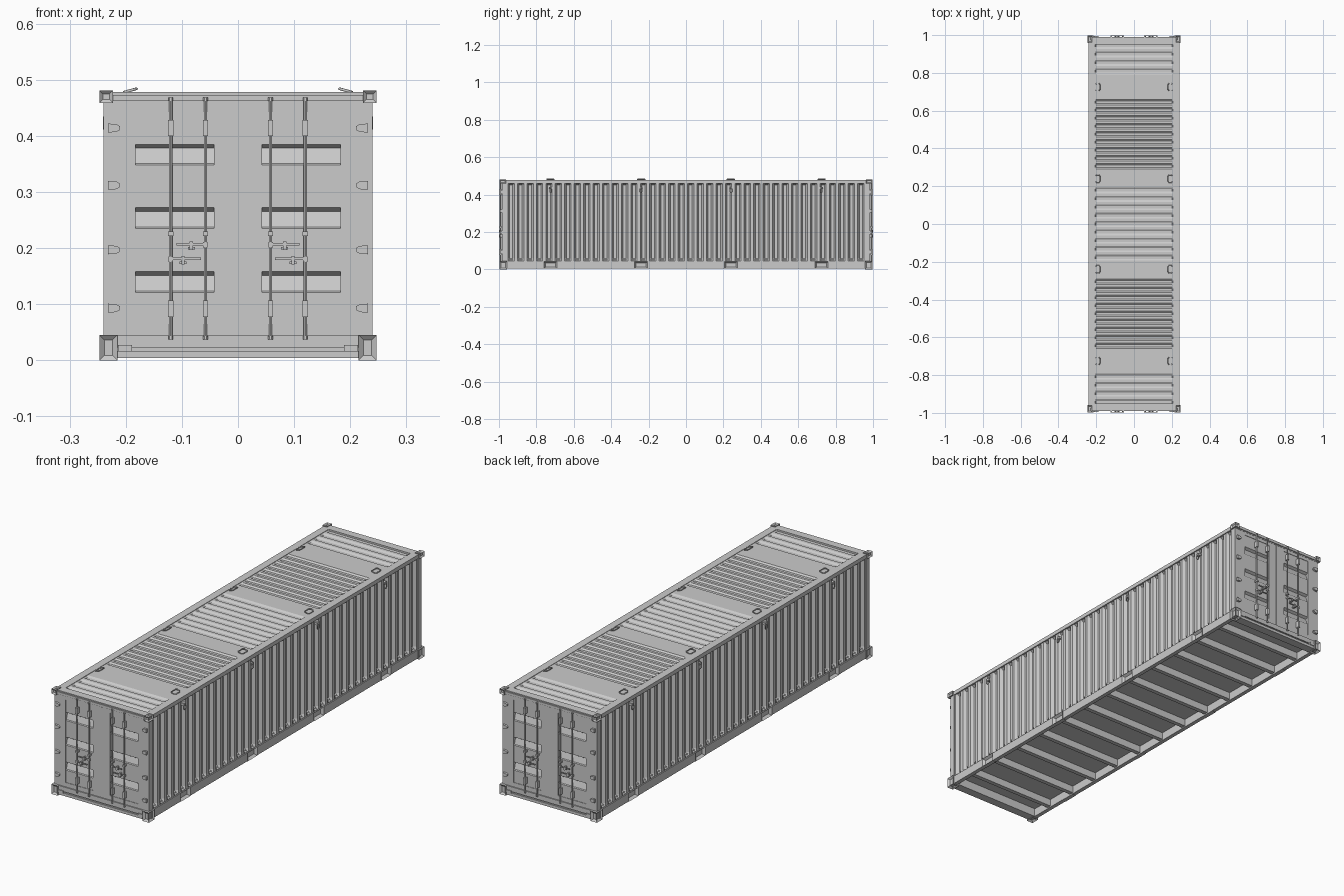
import bpy, bmesh, math
from mathutils import Vector, Matrix

if "Cube" in bpy.data.objects:
    bpy.data.objects.remove(bpy.data.objects["Cube"])


def finish(name, bm, mirror="xy"):
    me = bpy.data.meshes.new(name)
    bm.to_mesh(me)
    bm.free()
    ob = bpy.data.objects.new(name, me)
    bpy.context.collection.objects.link(ob)
    if mirror:
        m = ob.modifiers.new("mirror", "MIRROR")
        m.use_axis = ("x" in mirror, "y" in mirror, False)
    return ob


def add_box(bm, x, y, z):
    size = [(b - a) for a, b in (x, y, z)]
    mid = [(a + b) / 2 for a, b in (x, y, z)]
    mat = Matrix.Translation(mid) @ Matrix.Diagonal((*size, 1))
    return bmesh.ops.create_cube(bm, size=1, matrix=mat)["verts"]


def boxes(name, items, mirror="xy"):
    bm = bmesh.new()
    for x, y, z in items:
        add_box(bm, x, y, z)
    return finish(name, bm, mirror)


def holed_boxes(name, items, normals, rim, depth):
    # boxes with a pocket sunk into every face pointing along one of the normals
    bm = bmesh.new()
    for x, y, z in items:
        add_box(bm, x, y, z)
    bm.normal_update()
    for n in normals:
        fs = [f for f in bm.faces if f.normal.dot(Vector(n)) > 0.9]
        r = bmesh.ops.inset_individual(bm, faces=fs, thickness=rim, use_even_offset=True)
        bmesh.ops.translate(bm, vec=Vector(n) * -depth,
                            verts=list({v for f in fs for v in f.verts}))
    return finish(name, bm)


def pressed_sheet(name, profile, rows, place, outward, mirror):
    # profile: (position, depth); rows: (position, depth factor)
    bm = bmesh.new()
    grid = [[bm.verts.new(place(t, s, d * k)) for t, d in profile] for s, k in rows]
    for a, b in zip(grid, grid[1:]):
        for i in range(len(profile) - 1):
            bm.faces.new((a[i], a[i + 1], b[i + 1], b[i]))
    bm.normal_update()
    if sum(f.normal.dot(Vector(outward)) for f in bm.faces) < 0:
        bmesh.ops.reverse_faces(bm, faces=bm.faces[:])
    return finish(name, bm, mirror)


def waves(start, end, count, depth, flat):
    # trapezoid grooves between start and end
    p = (end - start) / count
    pts = []
    for i in range(count):
        a = start + i * p
        for u, d in ((flat / 2, 0), (0.5 - flat / 2, depth),
                     (0.5 + flat / 2, depth), (1 - flat / 2, 0)):
            pts.append((a + u * p, d))
    return pts


# corrugated side walls
side = [(-0.965, 0)] + waves(-0.96, 0.96, 38, 0.014, 0.32) + [(0.965, 0)]
pressed_sheet("side_wall", side, [(0.04, 0), (0.045, 0), (0.058, 1), (0.452, 1), (0.462, 0)],
              lambda t, s, d: (0.236 - d, t, s), (1, 0, 0), "x")

# corrugated roof with flat bands at the lifting rings
roof = [(-0.975, 0)]
for a, b, n in ((-0.965, -0.785, 4), (-0.665, -0.285, 9), (-0.2, 0.2, 9),
                (0.285, 0.665, 9), (0.785, 0.965, 4)):
    roof += waves(a, b, n, 0.006, 0.3)
roof.append((0.975, 0))
pressed_sheet("roof_panel", roof,
              [(-0.212, 0), (-0.206, 0), (-0.2, 1), (0.2, 1), (0.206, 0), (0.212, 0)],
              lambda t, s, d: (s, t, 0.476 - d), (0, 0, 1), "")

# frame: posts and rails
boxes("corner_post", [((0.21, 0.24), (-0.98, -0.958), (0.04, 0.462))])
boxes("top_side_rail", [((0.207, 0.241), (-0.975, 0.975), (0.46, 0.478))], "x")
rings = (0.24, 0.725)
boxes("bottom_side_rail", [((0.222, 0.241), (a, b), (0.005, 0.043))
                           for a, b in ((-0.205, 0), (-0.69, -0.275), (-0.97, -0.76))])
holed_boxes("fork_pocket", [((0.222, 0.242), (-y - 0.035, -y + 0.035), (0.004, 0.043))
                            for y in rings], [(1, 0, 0)], 0.008, 0.012)

# end header and sill
boxes("door_header", [((0, 0.225), (-0.986, -0.95), (0.458, 0.478)),
                      ((0, 0.225), (-0.99, -0.98), (0.462, 0.473))])
boxes("door_sill", [((0, 0.22), (-0.984, -0.95), (0.004, 0.045)),
                    ((0, 0.22), (-0.99, -0.98), (0.023, 0.045)),
                    ((0, 0.22), (-0.99, -0.98), (0.004, 0.017)),
                    ((0.189, 0.214), (-0.994, -0.98), (0.016, 0.027))])

# corner castings
holed_boxes("bottom_corner_casting", [((0.215, 0.247), (-0.997, -0.957), (0, 0.045))],
            [(1, 0, 0), (0, -1, 0), (0, 0, -1)], 0.009, 0.008)
holed_boxes("top_corner_casting", [((0.223, 0.247), (-0.997, -0.962), (0.459, 0.481))],
            [(1, 0, 0), (0, -1, 0), (0, 0, 1)], 0.006, 0.006)

# floor and cross members
boxes("floor", [((-0.23, 0.23), (-0.96, 0.96), (0.043, 0.052))], "")
boxes("floor_cross_member", [((-0.223, 0.223), (y - 0.01, y + 0.01), (0.01, 0.045))
                             for y in [(i - 5.5) * 0.155 for i in range(12)]], "")

# doors: frame and pressed panel
door_y = (-0.985, -0.962)
boxes("door_frame", [((0.183, 0.24), door_y, (0.045, 0.46)),
                     ((0, 0.043), door_y, (0.045, 0.46)),
                     ((0.043, 0.183), door_y, (0.443, 0.46)),
                     ((0.043, 0.183), door_y, (0.045, 0.065)),
                     ((0, 0.0015), (-0.987, -0.98), (0.046, 0.459))])
panel = [(0.065, 0)]
for top in (0.158, 0.272, 0.385):
    panel += [(top - 0.037, 0), (top - 0.034, 0.004), (top - 0.007, 0.012), (top, 0)]
panel.append((0.443, 0))
pressed_sheet("door_panel", panel, [(0.043, 0), (0.0431, 1), (0.1829, 1), (0.183, 0)],
              lambda t, s, d: (s, -0.983 + d, t), (0, -1, 0), "xy")

# door hinges
bm = bmesh.new()
for z in (0.093, 0.197, 0.312, 0.414):
    outline = [(0.232, -0.008), (0.232, 0.008), (0.217, 0.007), (0.21, 0.003),
               (0.21, -0.003), (0.217, -0.007)]
    f = bm.faces.new([bm.verts.new((x, -0.984, z + h)) for x, h in outline])
    r = bmesh.ops.extrude_face_region(bm, geom=[f])
    bmesh.ops.translate(bm, vec=(0, -0.011, 0),
                        verts=[v for v in r["geom"] if isinstance(v, bmesh.types.BMVert)])
bmesh.ops.recalc_face_normals(bm, faces=bm.faces[:])
finish("door_hinge", bm)

# locking rods with end cams
bm = bmesh.new()
rods = (0.058, 0.12)
for x in rods:
    for r, z0, z1 in ((0.003, 0.038, 0.467), (0.0042, 0.037, 0.043), (0.0042, 0.462, 0.468)):
        bmesh.ops.create_cone(bm, cap_ends=True, segments=12, radius1=r, radius2=r,
                              depth=z1 - z0,
                              matrix=Matrix.Translation((x, -0.993, (z0 + z1) / 2)))
rod = finish("locking_rod", bm)
bpy.context.view_layer.objects.active = rod
rod.select_set(True)
bpy.ops.object.shade_smooth_by_angle()

# rod brackets
boxes("rod_bracket", [((x - 0.0048, x + 0.0048), (-0.999, -0.98), zr)
                      for x in rods
                      for zr in ((0.077, 0.107), (0.222, 0.23), (0.4, 0.428))])

# door handles with hubs and catches
items = []
for x0, x1, hub, catch, z in ((0.058, 0.11, 0.058, 0.083, 0.207),
                              (0.066, 0.12, 0.12, 0.098, 0.181)):
    items += [((x0, x1), (-0.998, -0.994), (z - 0.002, z + 0.002)),
              ((hub - 0.004, hub + 0.004), (-0.998, -0.988), (z - 0.006, z + 0.004)),
              ((catch - 0.003, catch + 0.003), (-0.999, -0.98), (z - 0.01, z + 0.005)),
              ((catch - 0.006, catch + 0.006), (-0.996, -0.98), (z - 0.009, z - 0.005))]
boxes("door_handle", items)


def ring(name, points, radius):
    cu = bpy.data.curves.new(name, "CURVE")
    cu.dimensions = "3D"
    cu.bevel_depth = radius
    cu.bevel_resolution = 1
    sp = cu.splines.new("POLY")
    sp.points.add(len(points) - 1)
    for p, c in zip(sp.points, points):
        p.co = (*c, 1)
    sp.use_cyclic_u = True
    ob = bpy.data.objects.new(name, cu)
    bpy.context.collection.objects.link(ob)
    m = ob.modifiers.new("mirror", "MIRROR")
    m.use_axis = (True, True, False)


# tilted lifting rings on the roof, small lashing rings on the sides
oct_shape = [(-1, -0.7), (-0.6, -1), (0.6, -1), (1, -0.7),
             (1, 0.7), (0.6, 1), (-0.6, 1), (-1, 0.7)]
for y in rings:
    ring("roof_lifting_ring", [(0.192 + u * 0.011, -y + v * 0.02, 0.481 - u * 0.003)
                               for u, v in oct_shape], 0.0025)
    ring("side_lashing_ring", [(0.239, -y + u * 0.006, 0.423 + v * 0.01)
                               for u, v in oct_shape], 0.002)
boxes("lashing_ring_plate", [((0.225, 0.24), (-y - 0.008, -y + 0.008), (0.431, 0.442))
                             for y in rings])
